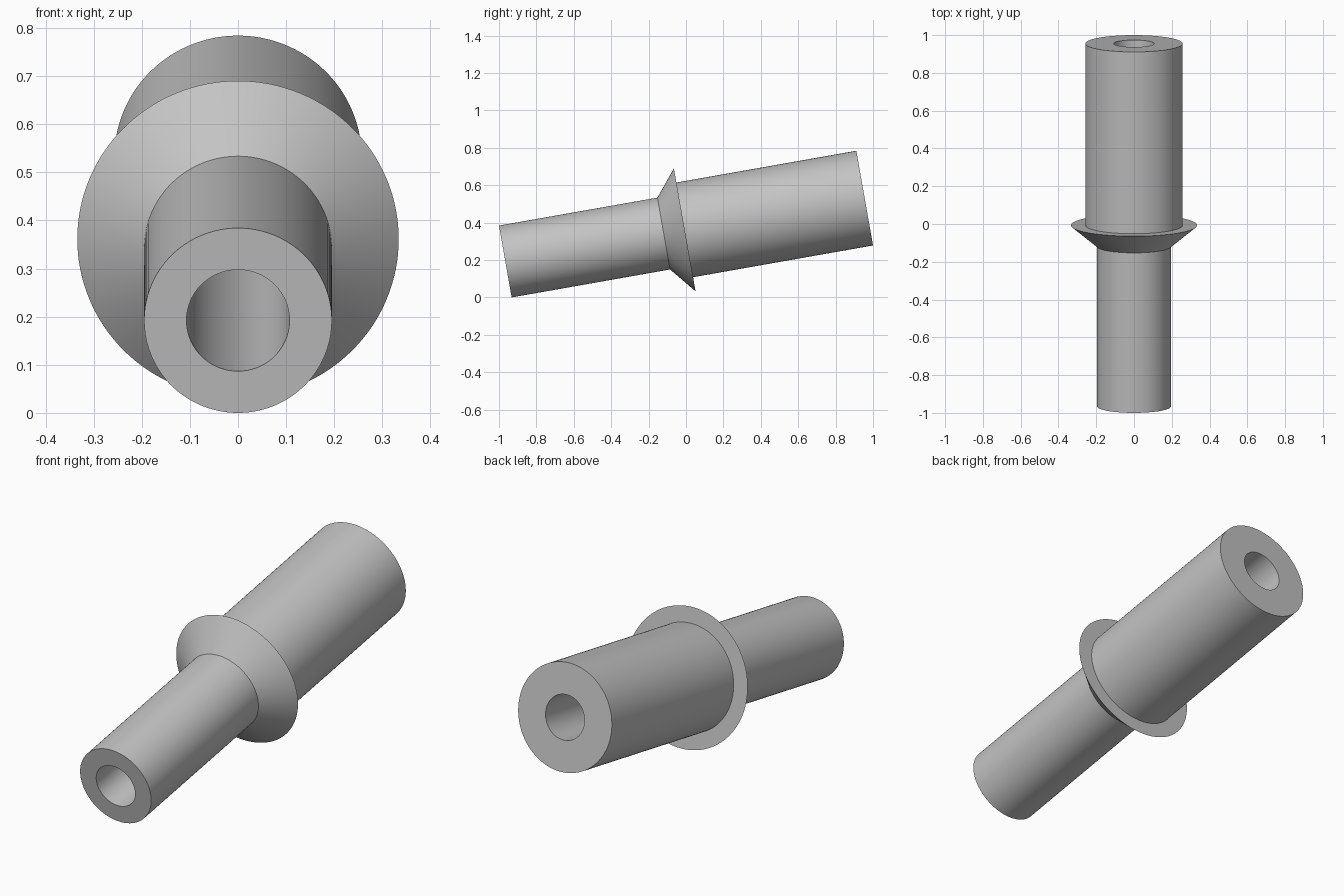
import bpy, bmesh, math
from mathutils import Matrix, Vector

cube = bpy.data.objects.get("Cube")
if cube:
    bpy.data.objects.remove(cube, do_unlink=True)

SEGMENTS = 128
TILT = math.radians(10)
LENGTH = 1.951
BORE, TUBE, BODY, COLLAR = 0.107, 0.195, 0.257, 0.334
COLLAR_START, COLLAR_END = 0.86, 0.974

grey = bpy.data.materials.new("plain grey")
grey.use_nodes = True
colour = (0.55, 0.55, 0.55, 1)
grey.diffuse_color = colour
grey.node_tree.nodes["Principled BSDF"].inputs["Base Color"].default_value = colour


def lathe(name, profile):
    """Revolve a closed (radius, distance) profile about the local z axis."""
    bm = bmesh.new()
    rings = []
    for r, d in profile:
        rings.append([bm.verts.new((r * math.cos(a), r * math.sin(a), d))
                      for a in (math.tau * i / SEGMENTS for i in range(SEGMENTS))])
    for k, ring in enumerate(rings):
        following = rings[(k + 1) % len(rings)]
        for i in range(SEGMENTS):
            j = (i + 1) % SEGMENTS
            bm.faces.new((ring[i], ring[j], following[j], following[i]))
    bmesh.ops.recalc_face_normals(bm, faces=bm.faces)
    mesh = bpy.data.meshes.new(name)
    bm.to_mesh(mesh)
    bm.free()
    mesh.materials.append(grey)
    obj = bpy.data.objects.new(name, mesh)
    bpy.context.collection.objects.link(obj)
    return obj


# Narrow tube, flared collar and wide body share one through bore
fitting = lathe("flanged_tube", [
    (BORE, 0), (TUBE, 0),
    (TUBE, COLLAR_START), (COLLAR, COLLAR_END),
    (BODY, COLLAR_END), (BODY, LENGTH), (BORE, LENGTH),
])

# Lay the axis towards the back, rising gently, with the narrow end on the ground
front_centre = Vector((0, -0.966, TUBE * math.cos(TILT)))
fitting.matrix_world = (Matrix.Translation(front_centre)
                        @ Matrix.Rotation(TILT - math.pi / 2, 4, 'X'))

bpy.ops.object.select_all(action='DESELECT')
fitting.select_set(True)
bpy.context.view_layer.objects.active = fitting
bpy.ops.object.shade_smooth_by_angle(angle=math.radians(30))
